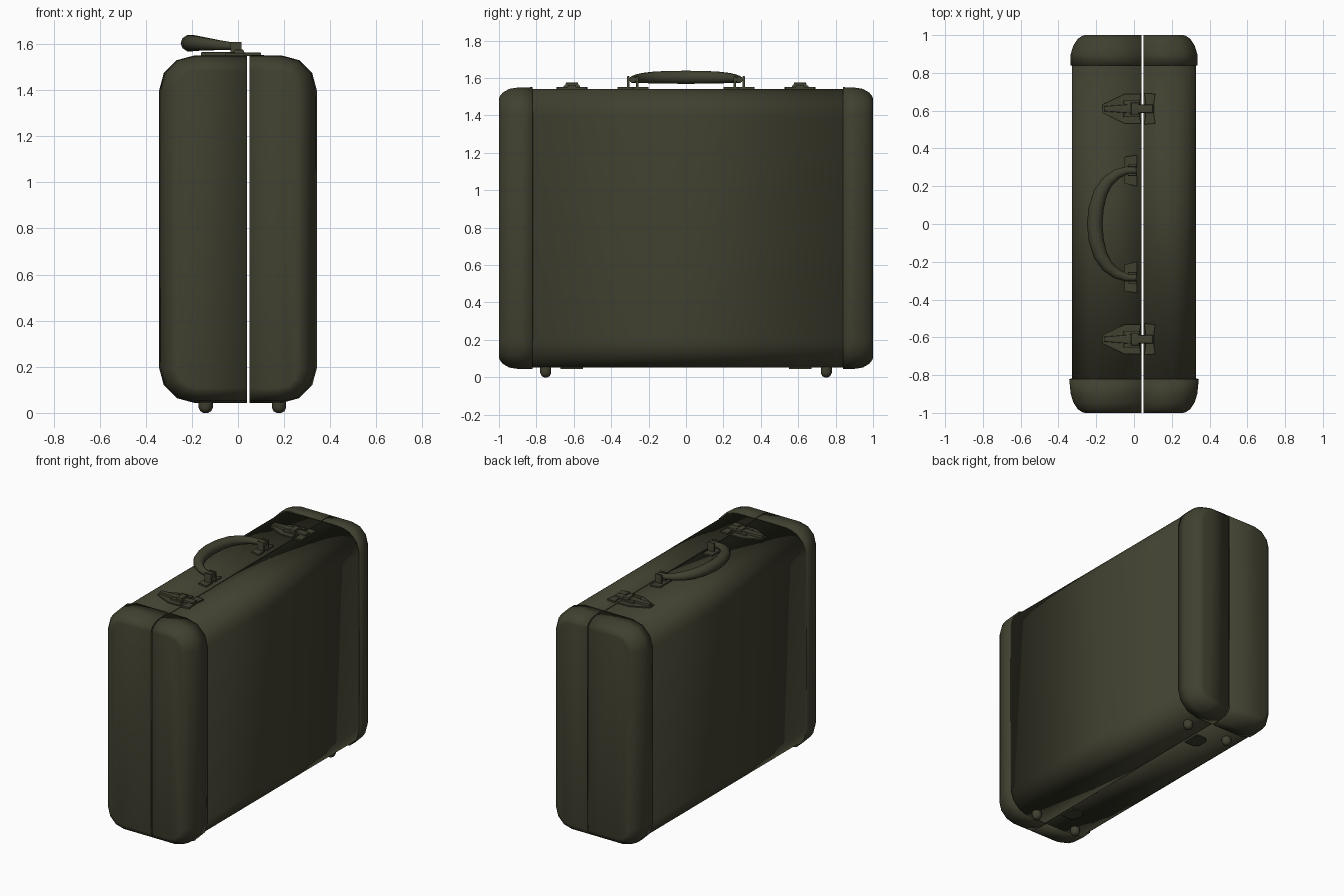
import bpy, bmesh, math

if "Cube" in bpy.data.objects:
    bpy.data.objects.remove(bpy.data.objects["Cube"])

mat = bpy.data.materials.new("dark olive")
mat.diffuse_color = (0.052, 0.052, 0.030, 1)
mat.use_nodes = True
mat.node_tree.nodes["Principled BSDF"].inputs["Base Color"].default_value = mat.diffuse_color

SEAM, GAP, ZC, TOP, BOTTOM = 0.045, 0.005, 0.797, 1.542, 0.052


def finish(name, bm, angle=35):
    bmesh.ops.recalc_face_normals(bm, faces=bm.faces)
    me = bpy.data.meshes.new(name)
    bm.to_mesh(me)
    bm.free()
    me.materials.append(mat)
    ob = bpy.data.objects.new(name, me)
    bpy.context.collection.objects.link(ob)
    bpy.ops.object.select_all(action='DESELECT')
    ob.select_set(True)
    bpy.context.view_layer.objects.active = ob
    bpy.ops.object.shade_smooth_by_angle(angle=math.radians(angle))
    return ob


def rounded_rect(w, h, r, seg):
    pts = []
    for i, (sx, sz) in enumerate([(1, 1), (-1, 1), (-1, -1), (1, -1)]):
        for k in range(seg + 1):
            a = math.pi / 2 * (i + k / seg)
            pts.append((sx * (w - r) + r * math.cos(a), ZC + sz * (h - r) + r * math.sin(a)))
    return pts


def shell(name, rings, seg, cap_end):
    """Loft rounded rectangles along y, split at the seam, give wall thickness."""
    for side, label in ((-1, "base"), (1, "lid")):
        bm = bmesh.new()
        loops = [[bm.verts.new((x, y, z)) for x, z in rounded_rect(w, h, r, seg)]
                 for y, w, h, r in rings]
        n = len(loops[0])
        for a, b in zip(loops, loops[1:]):
            for i in range(n):
                j = (i + 1) % n
                bm.faces.new((a[i], a[j], b[j], b[i]))
        if cap_end:
            bm.faces.new(loops[-1])
        bmesh.ops.recalc_face_normals(bm, faces=bm.faces)
        bmesh.ops.bisect_plane(bm, geom=bm.verts[:] + bm.edges[:] + bm.faces[:],
                               plane_co=(SEAM + side * GAP, 0, 0), plane_no=(side, 0, 0),
                               clear_inner=True)
        ob = finish(f"{name}_{label}", bm)
        # normals face outward because the loft is oriented explicitly below
        me = ob.data
        f = max(me.polygons, key=lambda p: abs(p.normal.x) * p.area)
        if f.normal.x * side < 0:
            me.flip_normals()
        m = ob.modifiers.new("wall", 'SOLIDIFY')
        m.thickness, m.offset = 0.01, -1


def plate(name, pts, z0, z1, bevel=0.0):
    """Extruded flat outline."""
    bm = bmesh.new()
    f = bm.faces.new([bm.verts.new((x, y, z0)) for x, y in pts])
    ext = bmesh.ops.extrude_face_region(bm, geom=[f])
    top = [v for v in ext["geom"] if isinstance(v, bmesh.types.BMVert)]
    bmesh.ops.translate(bm, verts=top, vec=(0, 0, z1 - z0))
    if bevel:
        edges = [e for e in bm.edges if e.verts[0] in top and e.verts[1] in top]
        bmesh.ops.bevel(bm, geom=edges, offset=bevel, segments=2, affect='EDGES', profile=0.5)
    return finish(name, bm)


def box(name, x0, x1, yc, hy, z0, z1, bevel=0.0):
    return plate(name, [(x0, yc - hy), (x1, yc - hy), (x1, yc + hy), (x0, yc + hy)], z0, z1, bevel)


# Main case
shell("case_body", [(-0.86, 0.329, 0.745, 0.15), (0.86, 0.329, 0.745, 0.15)], 6, False)

# Protective end caps
for s, y_rim, flare, label in ((-1, 0.82, 0.343, "front"), (1, 0.84, 0.336, "back")):
    shell(label + "_cap", [
        (s * y_rim, flare, 0.754, 0.155),
        (s * 0.90, 0.335, 0.752, 0.15),
        (s * 0.945, 0.321, 0.745, 0.14),
        (s * 0.98, 0.298, 0.725, 0.12),
        (s * 0.996, 0.275, 0.705, 0.095),
        (s * 1.0, 0.258, 0.69, 0.075)], 3, True)

# Feet
for x in (-0.14, 0.178):
    for y in (-0.75, 0.75):
        bm = bmesh.new()
        prof = [(0.026, 0.08), (0.031, 0.05), (0.031, 0.022), (0.023, 0.007), (0.01, 0.0)]
        rings = [[bm.verts.new((x + r * math.cos(k * math.pi / 5), y + r * math.sin(k * math.pi / 5), z))
                  for k in range(10)] for r, z in prof]
        for a, b in zip(rings, rings[1:]):
            for i in range(10):
                bm.faces.new((a[i], a[(i + 1) % 10], b[(i + 1) % 10], b[i]))
        bm.faces.new(rings[0])
        bm.faces.new(rings[-1])
        finish("foot", bm, 50)

# Hinge plates under the case
for y in (-0.61, 0.61):
    plate("hinge_plate", [(0.038, y - 0.06), (0.038, y + 0.06), (-0.035, y + 0.06),
                          (-0.06, y + 0.035), (-0.06, y - 0.035), (-0.035, y - 0.06)],
          0.045, 0.06)

# Latches
for y in (-0.61, 0.61):
    plate("latch_base", [(-0.168, y - 0.022), (-0.05, y - 0.078), (0.036, y - 0.078),
                         (0.03, y - 0.04), (0.03, y + 0.04), (0.036, y + 0.078),
                         (-0.05, y + 0.078), (-0.168, y + 0.022)], 1.535, 1.55)
    plate("latch_catch", [(0.055, y - 0.083), (0.113, y - 0.078), (0.105, y - 0.03),
                          (0.105, y + 0.03), (0.113, y + 0.078), (0.055, y + 0.083),
                          (0.062, y + 0.03), (0.062, y - 0.03)], 1.535, 1.553)
    plate("latch_lever", [(-0.16, y - 0.013), (-0.02, y - 0.024), (0.03, y - 0.024),
                          (0.03, y + 0.024), (-0.02, y + 0.024), (-0.16, y + 0.013)],
          1.545, 1.566, 0.005)
    box("latch_frame", -0.055, 0.03, y, 0.044, 1.545, 1.56, 0.003)
    box("latch_hasp", 0.02, 0.1, y, 0.022, 1.548, 1.563, 0.004)
    box("latch_pivot", -0.015, 0.025, y, 0.034, 1.555, 1.577, 0.008)

# Handle mounts
for s in (-1, 1):
    plate("handle_plate", [(-0.05, s * 0.215), (0.015, s * 0.20), (0.015, s * 0.262), (0.005, s * 0.28),
                           (0.015, s * 0.30), (0.015, s * 0.365), (-0.05, s * 0.355)], 1.535, 1.552)
    for dy in (-0.024, 0.024):
        box("handle_lug", -0.033, 0.015, s * 0.285 + dy, 0.006, 1.545, 1.61, 0.003)
    box("handle_pin", -0.018, 0.0, s * 0.285, 0.03, 1.585, 1.6)

# Handle grip: tapered sweep, drooping over the base side
half = [(0.012, 0.285, 1.592, 0.019), (-0.04, 0.283, 1.592, 0.021), (-0.09, 0.265, 1.596, 0.026),
        (-0.14, 0.225, 1.6, 0.032), (-0.178, 0.165, 1.603, 0.037), (-0.2, 0.085, 1.604, 0.04)]
path = half + [(-0.208, 0, 1.604, 0.041)] + [(x, -y, z, r) for x, y, z, r in reversed(half)]
bm = bmesh.new()
N, rings = 10, []
for i, (x, y, z, r) in enumerate(path):
    a, b = path[max(i - 1, 0)], path[min(i + 1, len(path) - 1)]
    tx, ty = b[0] - a[0], b[1] - a[1]
    d = math.hypot(tx, ty)
    nx, ny = -ty / d, tx / d
    rings.append([bm.verts.new((x + nx * r * math.cos(2 * math.pi * k / N),
                                y + ny * r * math.cos(2 * math.pi * k / N),
                                z + 0.9 * r * math.sin(2 * math.pi * k / N))) for k in range(N)])
for a, b in zip(rings, rings[1:]):
    for k in range(N):
        bm.faces.new((a[k], a[(k + 1) % N], b[(k + 1) % N], b[k]))
bm.faces.new(rings[0])
bm.faces.new(rings[-1])
finish("handle_grip", bm, 50)
